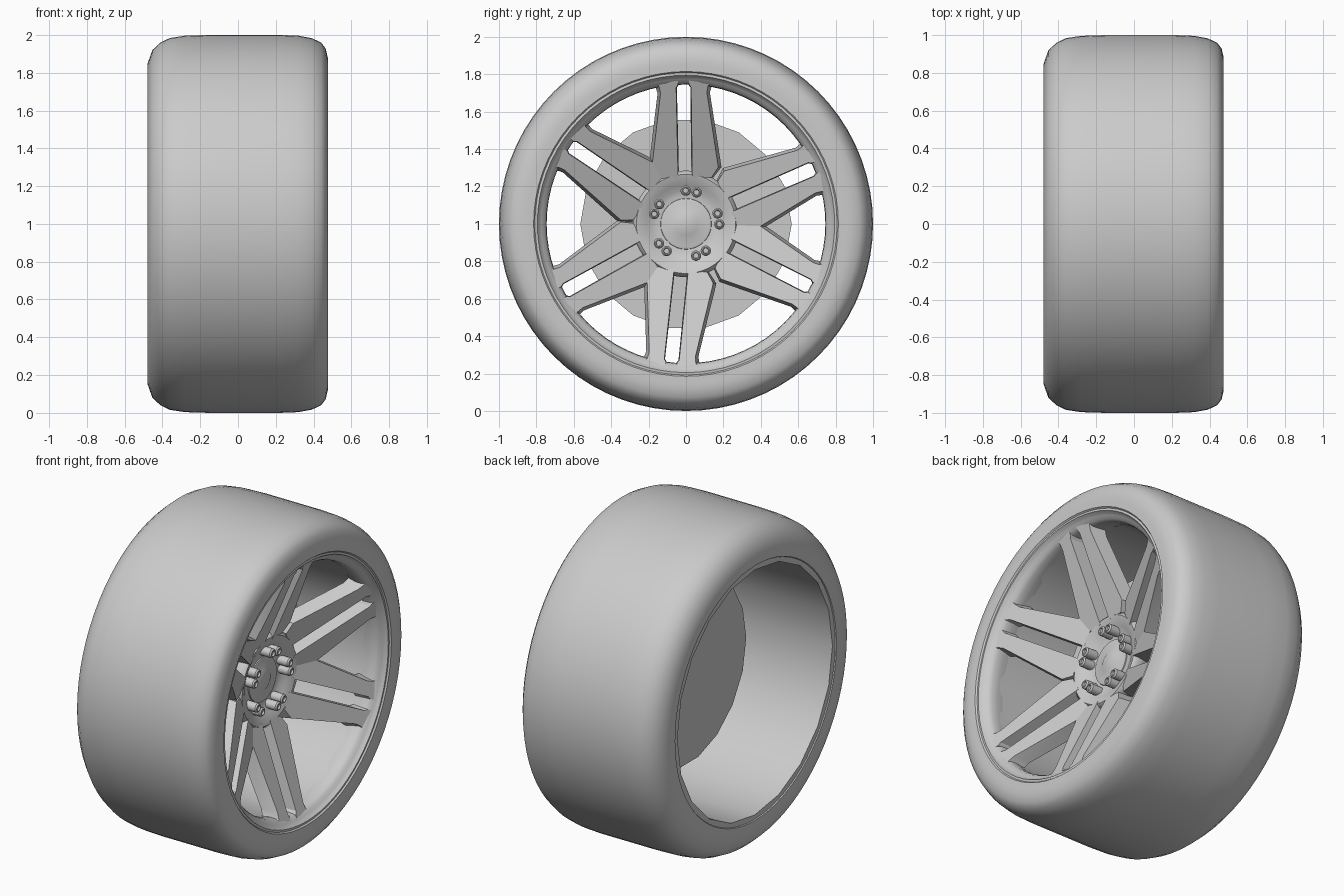
import bpy, bmesh
from math import sin, cos, pi, radians
from mathutils import Matrix, Vector

if "Cube" in bpy.data.objects:
    bpy.data.objects.remove(bpy.data.objects["Cube"])

CENTRE = Vector((0, 0, 1))


def finish(bm, name, angle=35):
    bmesh.ops.remove_doubles(bm, verts=bm.verts, dist=1e-5)
    bmesh.ops.recalc_face_normals(bm, faces=bm.faces)
    me = bpy.data.meshes.new(name)
    bm.to_mesh(me)
    bm.free()
    ob = bpy.data.objects.new(name, me)
    ob.location = CENTRE
    bpy.context.collection.objects.link(ob)
    bpy.ops.object.select_all(action='DESELECT')
    ob.select_set(True)
    bpy.context.view_layer.objects.active = ob
    bpy.ops.object.shade_smooth_by_angle(angle=radians(angle))
    return ob


def lathe(name, profile, sides=72, closed=True, angle=35):
    """Revolve (x, radius) points around the wheel axle (x)."""
    bm = bmesh.new()
    rings = [[bm.verts.new((x, r * cos(2 * pi * i / sides), r * sin(2 * pi * i / sides)))
              for i in range(sides)] for x, r in profile]
    pairs = list(zip(rings, rings[1:]))
    if closed:
        pairs.append((rings[-1], rings[0]))
    for a, b in pairs:
        for i in range(sides):
            j = (i + 1) % sides
            bm.faces.new((a[i], a[j], b[j], b[i]))
    return finish(bm, name, angle)


# Tyre with rounded shoulders and flat side walls
lathe("tyre", [(-0.46, 0.775), (-0.476, 0.785), (-0.478, 0.81), (-0.478, 0.85), (-0.453, 0.92),
               (-0.41, 0.96), (-0.36, 0.984), (-0.28, 0.996), (-0.15, 1.0), (0.22, 1.0),
               (0.32, 0.996), (0.39, 0.983), (0.44, 0.96), (0.464, 0.928), (0.475, 0.88),
               (0.475, 0.85), (0.475, 0.815), (0.455, 0.80), (0.44, 0.78)])

# Rim: low-poly inner barrel and smooth front lip
lathe("rim_barrel", [(-0.470, 0.755), (-0.470, 0.79), (0.36, 0.79), (0.36, 0.755)], 20)
lathe("rim_lip", [(0.44, 0.81), (0.466, 0.808), (0.468, 0.795), (0.452, 0.785), (0.442, 0.775),
                  (0.430, 0.758), (0.41, 0.748), (0.37, 0.745), (0.33, 0.75), (0.32, 0.79)])

# Dished hub with centre cap
lathe("hub", [(0.03, 0), (0.03, 0.2), (0.10, 0.265), (0.195, 0.285), (0.214, 0.265),
              (0.207, 0.243), (0.190, 0.21), (0.172, 0.18), (0.164, 0.15), (0.163, 0)],
      60, False, 60)
lathe("centre_cap", [(0.15, 0.14), (0.170, 0.135), (0.174, 0.12), (0.174, 0.07), (0.180, 0.06),
                     (0.180, 0)], 32, False)

# Low-poly brake disc
lathe("brake_disc", [(-0.015, 0), (-0.015, 0.565), (0.045, 0.565), (0.045, 0)], 18, False, 20)


# Paired spokes sloping from hub out to rim
def face_x(r):
    return 0.212 + 0.435 * (r - 0.25)


FRONT = [(0.245, 0.038), (0.245, 0.14), (0.30, 0.178), (0.70, 0.124), (0.735, 0.13),
         (0.765, 0.155), (0.775, 0.03), (0.745, 0.03), (0.73, 0.04)]
BACK = [(0.245, 0.033), (0.245, 0.15), (0.30, 0.195), (0.70, 0.14), (0.735, 0.15),
        (0.765, 0.18), (0.775, 0.025), (0.745, 0.025), (0.73, 0.036)]


def spoke(name, angle, side):
    bm = bmesh.new()
    front = [bm.verts.new((face_x(r), r, t * side)) for r, t in FRONT]
    back = [bm.verts.new((face_x(r) - 0.10, r, t * side)) for r, t in BACK]
    bm.faces.new(front)
    bm.faces.new(back)
    n = len(front)
    for i in range(n):
        j = (i + 1) % n
        bm.faces.new((front[i], front[j], back[j], back[i]))
    bmesh.ops.rotate(bm, verts=bm.verts, matrix=Matrix.Rotation(radians(angle), 3, 'X'))
    finish(bm, name, 25)


for k, a in enumerate((91, 23.5, -27, -96, -151, 146)):
    spoke(f"spoke_{k}_left", a, 1)
    spoke(f"spoke_{k}_right", a, -1)

# Wheel bolts in five pairs
for k in range(5):
    for s in (-1, 1):
        a = radians(81 + 72 * k + 9.5 * s)
        bolt = lathe(f"wheel_bolt_{k}_{'a' if s < 0 else 'b'}",
                     [(0.14, 0.028), (0.235, 0.028), (0.243, 0.021), (0.243, 0.016),
                      (0.232, 0.014), (0.232, 0)], 14, False)
        bolt.location = CENTRE + Vector((0, 0.178 * cos(a), 0.178 * sin(a)))
